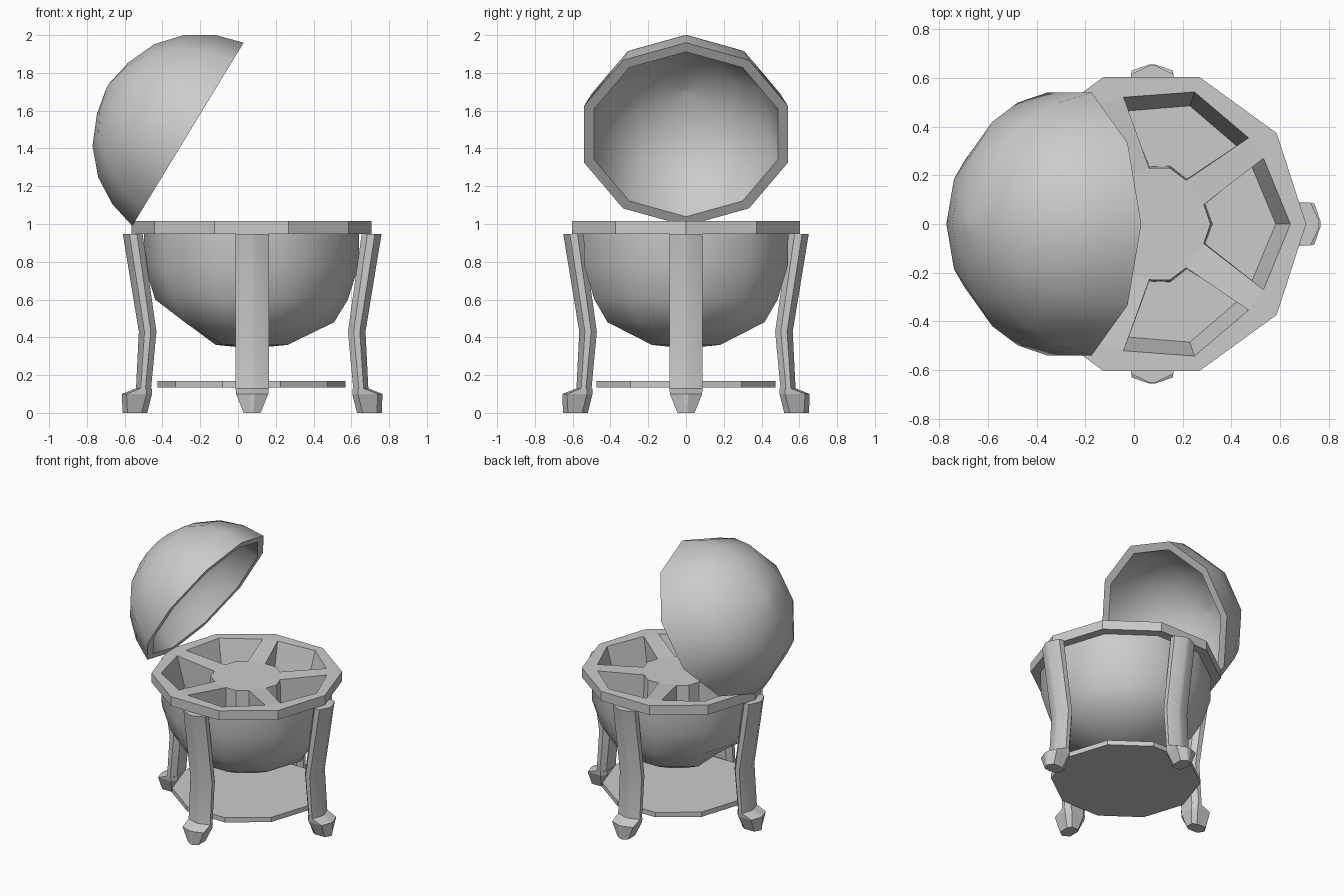
import bpy, bmesh
from math import radians, cos, sin
from mathutils import Vector, Matrix

if "Cube" in bpy.data.objects:
    bpy.data.objects.remove(bpy.data.objects["Cube"])

CX = 0.072  # stand centre, x


def make(name, verts, faces, matrix=None, smooth=None):
    me = bpy.data.meshes.new(name)
    me.from_pydata([tuple(v) for v in verts], [], faces)
    bm = bmesh.new()
    bm.from_mesh(me)
    bmesh.ops.remove_doubles(bm, verts=bm.verts, dist=1e-5)
    bmesh.ops.recalc_face_normals(bm, faces=bm.faces)
    bm.to_mesh(me)
    bm.free()
    ob = bpy.data.objects.new(name, me)
    bpy.context.collection.objects.link(ob)
    ob.matrix_world = matrix or Matrix.Translation((CX, 0, 0))
    if smooth:
        bpy.ops.object.select_all(action='DESELECT')
        ob.select_set(True)
        bpy.context.view_layer.objects.active = ob
        bpy.ops.object.shade_smooth_by_angle(angle=radians(smooth))
    return ob


def polar(r, deg, z):
    return Vector((r * cos(radians(deg)), r * sin(radians(deg)), z))


def loft(rings, cap_start=True, cap_end=True):
    n = len(rings[0])
    verts = [p for ring in rings for p in ring]
    faces = [(i * n + j, i * n + (j + 1) % n, (i + 1) * n + (j + 1) % n, (i + 1) * n + j)
             for i in range(len(rings) - 1) for j in range(n)]
    if cap_start:
        faces.append(tuple(range(n)))
    if cap_end:
        faces.append(tuple(range(len(verts) - n, len(verts))))
    return verts, faces


def decagon(r, z):
    return [polar(r, 36 * i, z) for i in range(10)]


# Lower bowl
rings = [decagon(r, z) for z, r in
         [(0.96, 0.57), (0.78, 0.567), (0.6, 0.51), (0.48, 0.437), (0.36, 0.19), (0.348, 0.07)]]
rings[3][5].x = -0.34
make("bowl", *loft(rings, cap_start=False), smooth=60)

# Open domed lid: outer shell, rim and inner shell in one loft
dome = [(0.496, 0.015), (0.467, 0.16), (0.4, 0.315), (0.288, 0.441), (0.15, 0.524), (0, 0.5675)]
shell = [decagon(r, d) for d, r in dome]
shell += [decagon(r * 0.9, d * 0.9) for d, r in reversed(dome)]
normal = Vector((-0.97, 0, 0.59)).normalized()
along = Vector((0.59, 0, 0.97)).normalized()
side = normal.cross(along)
mat = Matrix((along, side, normal)).transposed().to_4x4()
mat.translation = (-0.265, 0, 1.475)
make("lid", *loft(shell), matrix=mat, smooth=60)

# Divided tray: rim, five spokes, hub and five sunken pockets
verts, faces = [], []


def add(*pts):
    faces.append(tuple(range(len(verts), len(verts) + len(pts))))
    verts.extend(pts)


TOP, HUB, LOW, FLOOR, R = 1.017, 0.99, 0.948, 0.8, 0.635
hub = []
for k in range(5):
    a = 72 * k
    top = [polar(0.229, a - 20.4, HUB), polar(0.242, a, HUB), polar(0.229, a + 20.4, HUB),
           polar(0.533, a + 30.4, TOP), polar(0.57, a, TOP), polar(0.533, a - 30.4, TOP)]
    low = [polar(0.235, a - 20, FLOOR), polar(0.25, a, FLOOR), polar(0.235, a + 20, FLOOR),
           polar(0.475, a + 30.4, FLOOR), polar(0.51, a, FLOOR), polar(0.475, a - 30.4, FLOOR)]
    hub += top[:3]
    for i in range(6):
        j = (i + 1) % 6
        add(top[i], top[j], low[j], low[i])
    add(*low)
    corners = [polar(R, a + d, TOP) for d in (-36, 0, 36)]
    add(top[5], corners[0], corners[1], top[4])
    add(top[4], corners[1], corners[2], top[3])
    nxt = a + 72
    add(top[2], top[3], polar(0.533, nxt - 30.4, TOP), polar(0.229, nxt - 20.4, HUB))
    add(top[3], corners[2], polar(0.533, nxt - 30.4, TOP))
    for d in (-36, 0):
        p, q = a + d, a + d + 36
        add(polar(R, p, TOP), polar(R, q, TOP), polar(R, q, LOW), polar(R, p, LOW))
        add(polar(R, p, LOW), polar(R, q, LOW), polar(0.56, q, LOW), polar(0.56, p, LOW))
add(*hub)
make("divided_tray", verts, faces)

# Low shelf between the legs
make("shelf", *loft([decagon(0.498, 0.135), decagon(0.498, 0.17)]))

# Four curved legs with ridged fronts: z, ridge, side, inner radius, half width
levels = [(0.948, 0.685, 0.65, 0.58, 0.088), (0.43, 0.6, 0.57, 0.507, 0.088),
          (0.13, 0.615, 0.59, 0.535, 0.088)]
foot = [(0.13, 0.615, 0.59, 0.53, 0.088), (0.1, 0.69, 0.665, 0.53, 0.085),
        (0.0, 0.686, 0.66, 0.555, 0.045)]


def section(z, ridge, mid, inner, w):
    return [Vector(p) for p in ((ridge, w * 0.15, z), (mid, w, z), (inner + 0.03, w, z), (inner, w * 0.6, z),
            (inner, -w * 0.6, z), (inner + 0.03, -w, z), (mid, -w, z), (ridge, -w * 0.15, z))]


for k, name in enumerate(("right", "back", "left", "front")):
    shift = -0.035 if k % 2 else 0
    m = (Matrix.Translation((CX + 0.003, 0, 0)) @ Matrix.Rotation(radians(90 * k), 4, 'Z')
         @ Matrix.Translation((shift, 0, 0)))
    make(name + "_leg", *loft([section(*l) for l in levels]), matrix=m, smooth=25)
    make(name + "_foot", *loft([section(*l) for l in foot]), matrix=m)
